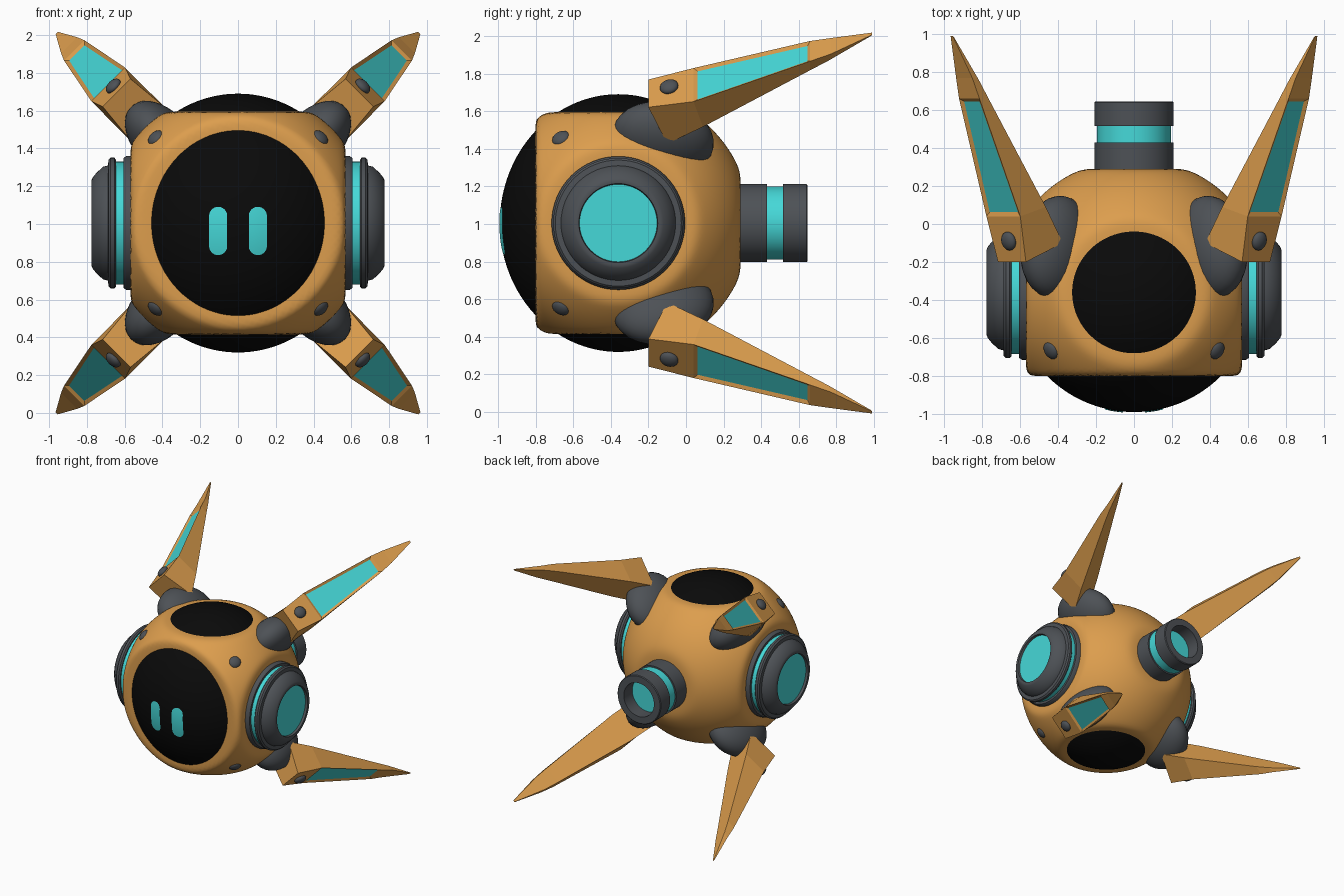
import bpy, bmesh, math
from mathutils import Vector, Matrix

cube = bpy.data.objects.get("Cube")
if cube:
    bpy.data.objects.remove(cube, do_unlink=True)


def make_material(name, rgb):
    mat = bpy.data.materials.new(name)
    mat.use_nodes = True
    mat.diffuse_color = (*rgb, 1)
    mat.node_tree.nodes["Principled BSDF"].inputs["Base Color"].default_value = (*rgb, 1)
    return mat


ORANGE = make_material("orange shell", (0.72, 0.34, 0.075))
CYAN = make_material("cyan glow", (0.06, 0.69, 0.69))
GREY = make_material("dark grey metal", (0.075, 0.083, 0.093))
BLACK = make_material("black glass", (0.003, 0.003, 0.003))

CENTRE = Vector((0, -0.36, 1.005))
GLASS = Vector((0.64, 0.63, 0.685))
CORNERS = [(sx, sz, f"{'upper' if sz > 0 else 'lower'}_{'left' if sx > 0 else 'right'}")
           for sx in (1, -1) for sz in (1, -1)]


def finish(bm, name, mats, angle=35, fix_normals=True):
    if fix_normals:
        bmesh.ops.recalc_face_normals(bm, faces=bm.faces)
    mesh = bpy.data.meshes.new(name)
    bm.to_mesh(mesh)
    bm.free()
    for m in mats:
        mesh.materials.append(m)
    obj = bpy.data.objects.new(name, mesh)
    bpy.context.collection.objects.link(obj)
    if angle:
        bpy.ops.object.select_all(action="DESELECT")
        obj.select_set(True)
        bpy.context.view_layer.objects.active = obj
        bpy.ops.object.shade_smooth_by_angle(angle=math.radians(angle))
    return obj


def lathe(name, profile, mat, origin, axis, segments=64):
    """Spin (distance along axis, radius) points around an axis."""
    bm = bmesh.new()
    rings = [[bm.verts.new((r * math.cos(a), r * math.sin(a), h))
              for a in (2 * math.pi * i / segments for i in range(segments))]
             for h, r in profile]
    for a, b in zip(rings, rings[1:]):
        for i in range(segments):
            j = (i + 1) % segments
            bm.faces.new((a[i], a[j], b[j], b[i]))
    bmesh.ops.remove_doubles(bm, verts=bm.verts, dist=1e-5)
    rot = Vector(axis).to_track_quat("Z", "Y").to_matrix().to_4x4()
    bmesh.ops.transform(bm, matrix=Matrix.Translation(origin) @ rot, verts=bm.verts)
    return finish(bm, name, [mat])


def dome(name, mat, centre, frame, radii):
    """Ellipsoid whose axes follow three frame vectors."""
    bm = bmesh.new()
    bmesh.ops.create_uvsphere(bm, u_segments=32, v_segments=16, radius=1)
    for v in bm.verts:
        v.co = centre + sum((f * (c * r) for f, c, r in zip(frame, v.co, radii)), Vector())
    return finish(bm, name, [mat], 60)


# Shell: a ball softly flattened on its front, back, top, bottom and sides
bm = bmesh.new()
bmesh.ops.create_icosphere(bm, subdivisions=6, radius=1)
POWER = 70
for v in bm.verts:
    n = v.co.normalized()
    limits = [1 / 0.705, abs(n.x) / 0.57, abs(n.z) / 0.59,
              max(-n.y / 0.44, n.y / 0.652, 0)]
    v.co = CENTRE + n / sum(k ** POWER for k in limits) ** (1 / POWER)
finish(bm, "shell", [ORANGE], 60)

# Glass core bulging out of the front, top and bottom
bm = bmesh.new()
bmesh.ops.create_uvsphere(bm, u_segments=96, v_segments=64, radius=1)
for v in bm.verts:
    v.co = CENTRE + v.co * GLASS
finish(bm, "glass_core", [BLACK], 60)

# Eyes: thin rounded slots following the glass
for sx, side in ((1, "left"), (-1, "right")):
    bm = bmesh.new()
    half_w, half_h, rows = 0.048, 0.128, 24
    grid = []
    for i in range(rows + 1):
        dz = -half_h * math.cos(math.pi * i / rows)
        over = max(abs(dz) - (half_h - half_w), 0)
        w = max(math.sqrt(max(half_w ** 2 - over ** 2, 0)), 0.001)
        row = []
        for k in range(-2, 3):
            x, z = sx * 0.105 + w * k / 2, dz - 0.042
            y = -GLASS.y * math.sqrt(1 - (x / GLASS.x) ** 2 - (z / GLASS.z) ** 2) - 0.005
            row.append(bm.verts.new(CENTRE + Vector((x, y, z))))
        grid.append(row)
    for a, b in zip(grid, grid[1:]):
        for k in range(4):
            bm.faces.new((a[k], a[k + 1], b[k + 1], b[k]))
    finish(bm, f"{side}_eye", [CYAN], 60, fix_normals=False)

# Side pods
for sx, side in ((1, "left"), (-1, "right")):
    axis = (sx, 0, 0)
    lathe(f"{side}_pod_collar", [(0.5, 0.355), (0.59, 0.355), (0.605, 0.345), (0.605, 0.2)],
          GREY, CENTRE, axis)
    lathe(f"{side}_pod_glow_ring", [(0.6, 0.325), (0.65, 0.325)], CYAN, CENTRE, axis)
    lathe(f"{side}_pod_cap",
          [(0.645, 0.3), (0.645, 0.335), (0.655, 0.346), (0.675, 0.346), (0.686, 0.335),
           (0.688, 0.305), (0.715, 0.298), (0.75, 0.265), (0.77, 0.24), (0.776, 0.225),
           (0.774, 0.21), (0.75, 0.205)], GREY, CENTRE, axis)
    lathe(f"{side}_pod_lens", [(0.755, 0.207), (0.755, 0)], CYAN, CENTRE, axis)

# Rear thruster
REAR = Vector((0, 0, CENTRE.z))
lathe("thruster_base", [(0.25, 0.208), (0.43, 0.208), (0.43, 0.15)], GREY, REAR, (0, 1, 0))
lathe("thruster_glow_ring", [(0.42, 0.195), (0.53, 0.195)], CYAN, REAR, (0, 1, 0))
lathe("thruster_nozzle",
      [(0.515, 0.15), (0.515, 0.208), (0.64, 0.208), (0.646, 0.202), (0.646, 0.145),
       (0.5, 0.145)], GREY, REAR, (0, 1, 0))
lathe("thruster_core", [(0.53, 0.148), (0.53, 0)], CYAN, REAR, (0, 1, 0))

# Wing stations: inner (y, distance, half width), then outer
STATIONS = [
    ((-0.10, 0.693, 0.128), (-0.20, 0.944, 0.104)),
    ((0.09, 0.818, 0.126), (0.04, 1.008, 0.126)),
    ((0.66, 1.190, 0.072), (0.66, 1.262, 0.076)),
    ((0.76, 1.252, 0.060), (0.77, 1.300, 0.060)),
    ((0.985, 1.385, 0.008), (0.99, 1.393, 0.008)),
]


def wing_point(sx, sz, y, d, l):
    h = math.sqrt(0.5)
    return Vector((sx * ((d + l) * h - 0.025), y, CENTRE.z + sz * ((d - l) * h + 0.022)))


for sx, sz, where in CORNERS:
    # Wing blade with a sunken glowing panel on its outer face
    bm = bmesh.new()
    loops = [[bm.verts.new(wing_point(sx, sz, y, d, s * w))
              for (y, d, w), s in ((i, -1), (i, 1), (o, 1), (o, -1))] for i, o in STATIONS]
    panel = None
    for n, (a, b) in enumerate(zip(loops, loops[1:])):
        for i in range(4):
            j = (i + 1) % 4
            face = bm.faces.new((a[i], a[j], b[j], b[i]))
            if n == 1 and i == 2:
                panel = face
    bm.faces.new(loops[0])
    bm.faces.new(loops[-1])
    bmesh.ops.recalc_face_normals(bm, faces=bm.faces)
    bmesh.ops.inset_individual(bm, faces=[panel], thickness=0.028, depth=-0.012)
    panel.material_index = 1
    finish(bm, f"{where}_wing", [ORANGE, CYAN], 0, fix_normals=False)

    # Wing mount bulging from the shell
    out = Vector((sx * 0.63, 0.36, sz * 0.69)).normalized()
    along = Vector((sx * -0.14, 0.51, sz * -0.16))
    along = (along - out * along.dot(out)).normalized()
    base = Vector((sx * 0.41, -0.12, CENTRE.z + sz * 0.45))
    dome(f"{where}_wing_mount", GREY, base, (along, out.cross(along), out), (0.275, 0.15, 0.22))

    # Bolts on the shell and on the wing block
    for label, spot, normal in (
            ("shell_bolt", (0.435, -0.665, 0.45), (0.435, -0.305, 0.45)),
            ("wing_bolt", (0.66, -0.09, 0.725), (0.68, -0.25, 0.68))):
        n = Vector((sx * normal[0], normal[1], sz * normal[2])).normalized()
        t = n.cross(Vector((0, 1, 0))).normalized()
        p = Vector((sx * spot[0], spot[1], CENTRE.z + sz * spot[2]))
        dome(f"{where}_{label}", GREY, p, (t, n.cross(t), n), (0.047, 0.05, 0.028))
